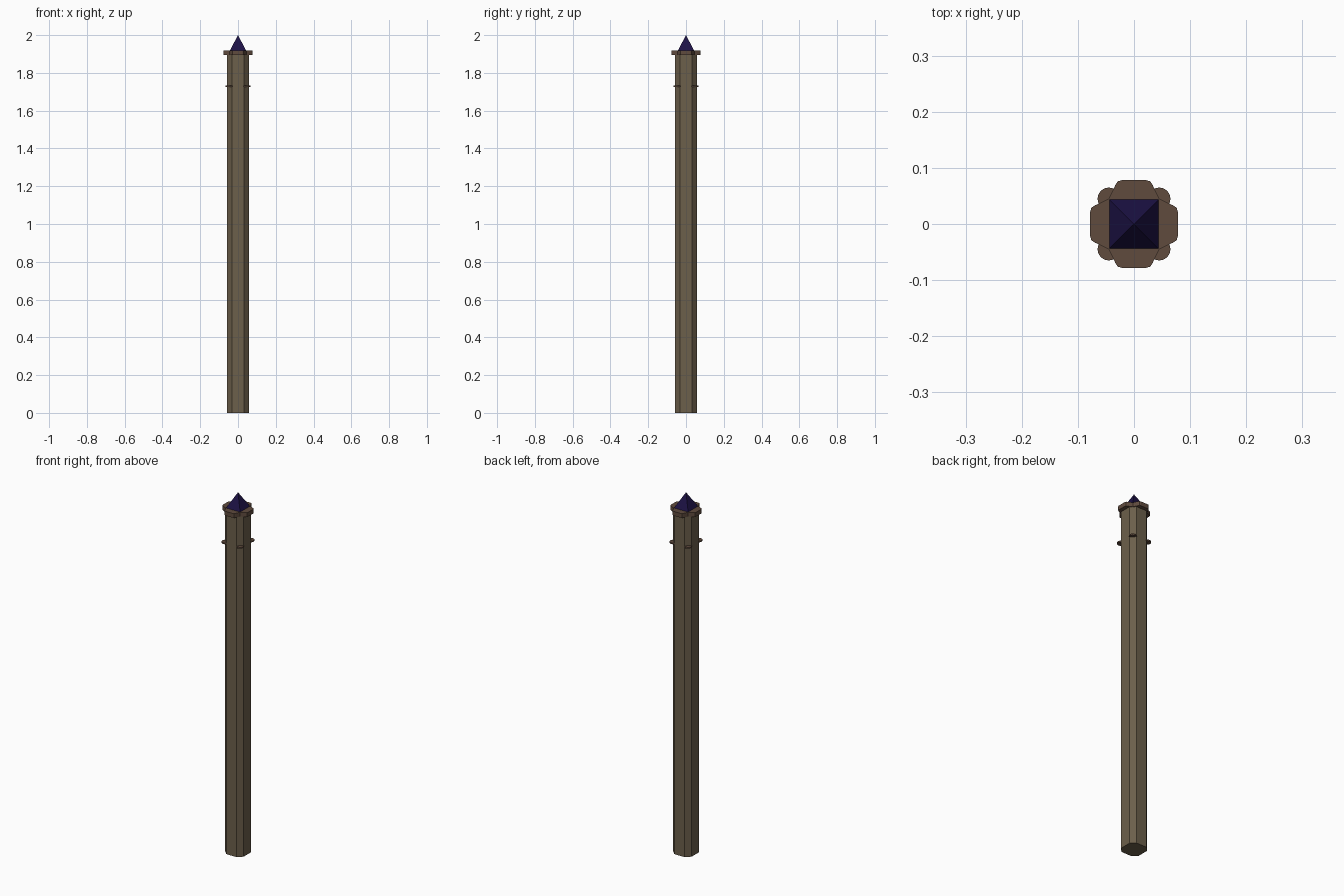
import bpy, bmesh, math

if "Cube" in bpy.data.objects:
    bpy.data.objects.remove(bpy.data.objects["Cube"])


def material(name, rgb):
    m = bpy.data.materials.new(name)
    m.diffuse_color = (*rgb, 1)
    m.use_nodes = True
    m.node_tree.nodes["Principled BSDF"].inputs["Base Color"].default_value = m.diffuse_color
    return m


def prism(name, outline, z0, z1, mat):
    bm = bmesh.new()
    face = bm.faces.new([bm.verts.new((x, y, z0)) for x, y in outline])
    ext = bmesh.ops.extrude_face_region(bm, geom=[face])
    for v in ext["geom"]:
        if isinstance(v, bmesh.types.BMVert):
            v.co.z = z1
    bmesh.ops.recalc_face_normals(bm, faces=bm.faces)
    me = bpy.data.meshes.new(name)
    bm.to_mesh(me)
    bm.free()
    ob = bpy.data.objects.new(name, me)
    bpy.context.collection.objects.link(ob)
    me.materials.append(mat)
    return ob


def four_fold(points):
    # repeat one quarter of an outline around the z axis
    out = []
    for k in range(4):
        c, s = round(math.cos(k * math.pi / 2)), round(math.sin(k * math.pi / 2))
        out += [(x * c - y * s, x * s + y * c) for x, y in points]
    return out


wood = material("wood", (0.15, 0.115, 0.07))
collar_brown = material("collar_brown", (0.115, 0.07, 0.048))
purple = material("purple", (0.012, 0.006, 0.06))

# Shaft: square post with chamfered corners
prism("shaft", four_fold([(0.057, -0.032), (0.057, 0.032)]), 0, 1.9, wood)

# Collar: four rounded lobes with a notch at each corner
lobe = [(0.07, -0.033), (0.076, -0.029), (0.078, -0.022),
        (0.078, 0.022), (0.076, 0.029), (0.07, 0.033), (0.045, 0.045)]
prism("collar", four_fold(lobe), 1.894, 1.918, collar_brown)

# Thin studs set into the chamfered corners
for i, (sx, sy) in enumerate([(1, 1), (-1, 1), (-1, -1), (1, -1)]):
    ring = [(sx * 0.045 + 0.02 * math.cos(a * math.pi / 8),
             sy * 0.045 + 0.02 * math.sin(a * math.pi / 8)) for a in range(16)]
    prism(f"stud_{i + 1}", ring, 1.725, 1.732, collar_brown)

# Pointed pyramid cap
bpy.ops.mesh.primitive_cone_add(vertices=4, radius1=0.045 * math.sqrt(2), radius2=0,
                                depth=0.085, location=(0, 0, 1.9575),
                                rotation=(0, 0, math.pi / 4))
cap = bpy.context.object
cap.name = "pyramid_cap"
cap.data.materials.append(purple)
